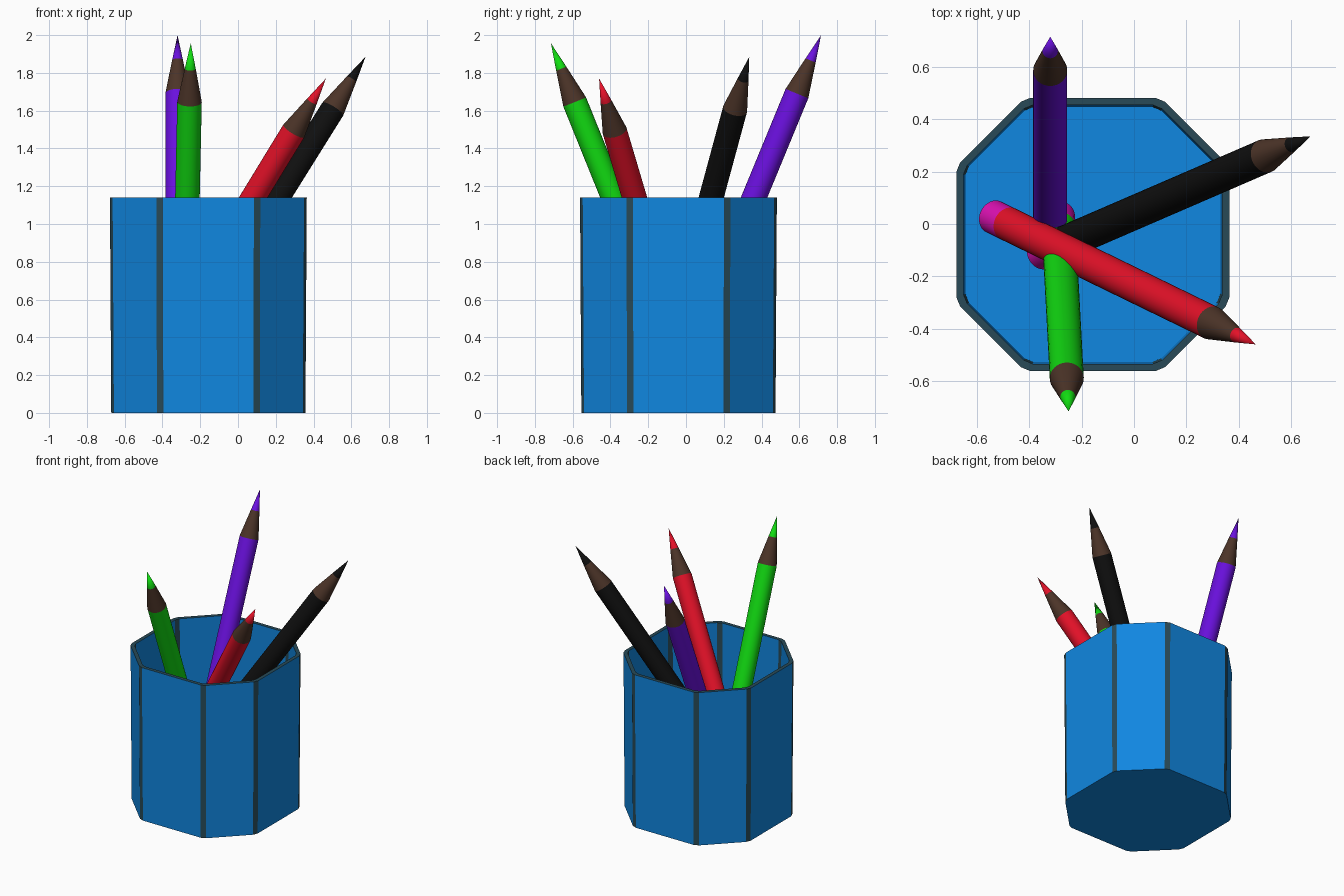
import bpy, bmesh, math
from mathutils import Vector

if "Cube" in bpy.data.objects:
    bpy.data.objects.remove(bpy.data.objects["Cube"])


def mat(name, r, g, b):
    m = bpy.data.materials.new(name)
    lin = [(c / 255 / 12.92 if c < 11 else ((c / 255 + 0.055) / 1.055) ** 2.4) for c in (r, g, b)]
    m.diffuse_color = (*lin, 1)
    m.use_nodes = True
    m.node_tree.nodes["Principled BSDF"].inputs["Base Color"].default_value = m.diffuse_color
    return m


blue = mat("cup_blue", 16, 135, 225)
trim = mat("trim_slate", 40, 74, 87)
wood = mat("wood_brown", 76, 52, 40)
pink = mat("eraser_magenta", 222, 17, 180)
red = mat("pencil_red", 228, 17, 40)
green = mat("pencil_green", 17, 220, 17)
purple = mat("pencil_purple", 106, 16, 222)
black = mat("pencil_black", 15, 15, 15)


def finish(name, bm, mats):
    bmesh.ops.recalc_face_normals(bm, faces=bm.faces)
    me = bpy.data.meshes.new(name)
    bm.to_mesh(me)
    bm.free()
    for m in mats:
        me.materials.append(m)
    ob = bpy.data.objects.new(name, me)
    bpy.context.collection.objects.link(ob)
    return ob


def octagon(inset, d=0.02):
    """Octagon with chamfered corners, 16 points counter-clockwise."""
    h, diag = 0.521 - inset, 0.553 - inset
    c = diag * math.sqrt(2) - h
    corners = [(h, -c), (h, c), (c, h), (-c, h), (-h, c), (-h, -c), (-c, -h), (c, -h)]
    pts = []
    for i, p in enumerate(corners):
        p = Vector(p)
        for q in (corners[i - 1], corners[(i + 1) % 8]):
            pts.append(p + (Vector(q) - p).normalized() * d)
    return pts


# Cup: outer wall, rim, inner wall and floor; corner strips and rim are slate
bm = bmesh.new()
rings = []
for inset, z in ((0.007, 0), (0, 1.14), (0.027, 1.14), (0.034, 0.03)):
    rings.append([bm.verts.new((p.x - 0.157, p.y - 0.04, z)) for p in octagon(inset)])
for k in range(3):
    for i in range(16):
        j = (i + 1) % 16
        f = bm.faces.new((rings[k][i], rings[k][j], rings[k + 1][j], rings[k + 1][i]))
        f.material_index = 1 if k == 1 or i % 2 == 0 else 0
bm.faces.new(rings[0])
bm.faces.new(rings[3])
finish("pencil_cup", bm, [blue, trim])


# Pencils: eraser, painted body, wood cone and coloured tip
def pencil(name, base, tip, paint, r=0.065, n=32):
    base, axis = Vector(base), Vector(tip) - Vector(base)
    L = axis.length
    rot = axis.to_track_quat('Z', 'Y')
    bm = bmesh.new()
    rings = []
    for z, rad in ((0, r), (0.11, r), (L - 0.335, r), (L - 0.145, 0.029)):
        rings.append([bm.verts.new(base + rot @ Vector((rad * math.cos(a), rad * math.sin(a), z)))
                      for a in (2 * math.pi * i / n for i in range(n))])
    end = bm.verts.new(Vector(tip))
    for i in range(n):
        j = (i + 1) % n
        for k, m in enumerate((0, 1, 2)):
            f = bm.faces.new((rings[k][i], rings[k][j], rings[k + 1][j], rings[k + 1][i]))
            f.material_index = m
            f.smooth = True
        f = bm.faces.new((rings[3][i], rings[3][j], end))
        f.material_index = 1
        f.smooth = True
    bm.faces.new(rings[0])
    # keep the end cap and the sharpened shoulder crisp
    for ring in (rings[0], rings[2]):
        for i in range(n):
            bm.edges.get((ring[i], ring[(i + 1) % n])).smooth = False
    finish(name, bm, [pink, paint, wood])


pencil("red_pencil", (-0.536, 0.027, 0.13), (0.465, -0.46, 1.77), red)
pencil("purple_pencil", (-0.32, -0.04, 0.17), (-0.32, 0.715, 2.0), purple)
pencil("green_pencil", (-0.29, 0.028, 0.12), (-0.25, -0.715, 1.957), green)
pencil("black_pencil", (-0.354, -0.11, 0.24), (0.675, 0.335, 1.885), black)
